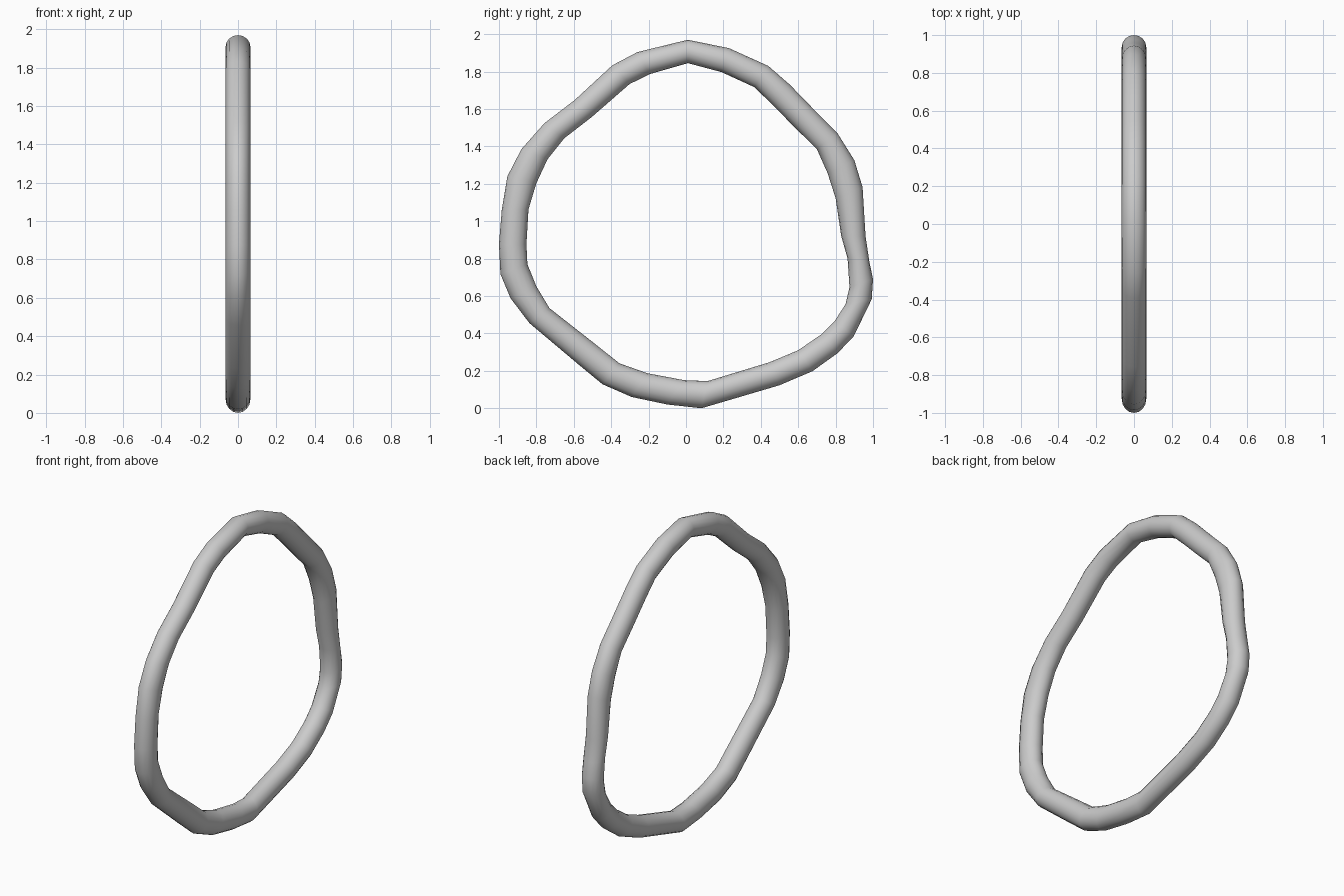
import bpy, bmesh, math
from mathutils import Vector

# Ring stations, clockwise from the top: outer (y, z) and inner (y, z) edge
stations = [
    (0.01, 1.97, 0.01, 1.845), (0.23, 1.925, 0.19, 1.797), (0.44, 1.83, 0.365, 1.717),
    (0.555, 1.73, 0.455, 1.63), (0.687, 1.594, 0.58, 1.503), (0.81, 1.47, 0.70, 1.385),
    (0.90, 1.326, 0.757, 1.257), (0.944, 1.182, 0.80, 1.123), (0.96, 0.92, 0.83, 0.92),
    (0.98, 0.786, 0.864, 0.80), (1.0, 0.69, 0.874, 0.647), (0.993, 0.583, 0.853, 0.556),
    (0.897, 0.385, 0.794, 0.465), (0.81, 0.294, 0.725, 0.396), (0.676, 0.198, 0.60, 0.31),
    (0.50, 0.123, 0.447, 0.246), (0.083, 0.0, 0.115, 0.145), (-0.10, 0.02, -0.01, 0.15),
    (-0.29, 0.06, -0.206, 0.187), (-0.446, 0.128, -0.356, 0.24), (-0.57, 0.23, -0.484, 0.342),
    (-0.837, 0.455, -0.73, 0.535), (-0.938, 0.588, -0.80, 0.652), (-0.992, 0.717, -0.848, 0.77),
    (-1.0, 0.877, -0.853, 0.877), (-0.985, 1.06, -0.842, 1.064), (-0.955, 1.24, -0.80, 1.203),
    (-0.88, 1.385, -0.74, 1.332), (-0.757, 1.524, -0.65, 1.444), (-0.596, 1.647, -0.505, 1.556),
    (-0.393, 1.834, -0.302, 1.733), (-0.26, 1.904, -0.195, 1.786),
]
SIDES = 16
DEPTH = 0.065

# Uneven ring: an oval section swept through the stations
bm = bmesh.new()
loops = []
for oy, oz, iy, iz in stations:
    outer, inner = Vector((0, oy, oz)), Vector((0, iy, iz))
    mid, half = (outer + inner) / 2, (outer - inner) / 2
    loop = []
    for k in range(SIDES):
        a = math.tau * k / SIDES
        loop.append(bm.verts.new(mid + half * math.cos(a) + Vector((DEPTH * math.sin(a), 0, 0))))
    loops.append(loop)
for i, a in enumerate(loops):
    b = loops[(i + 1) % len(loops)]
    for k in range(SIDES):
        n = (k + 1) % SIDES
        bm.faces.new((a[k], a[n], b[n], b[k]))
bmesh.ops.recalc_face_normals(bm, faces=bm.faces)
for f in bm.faces:
    f.smooth = True

mesh = bpy.data.meshes.new("uneven_ring")
bm.to_mesh(mesh)
bm.free()
bpy.context.collection.objects.link(bpy.data.objects.new("uneven_ring", mesh))
